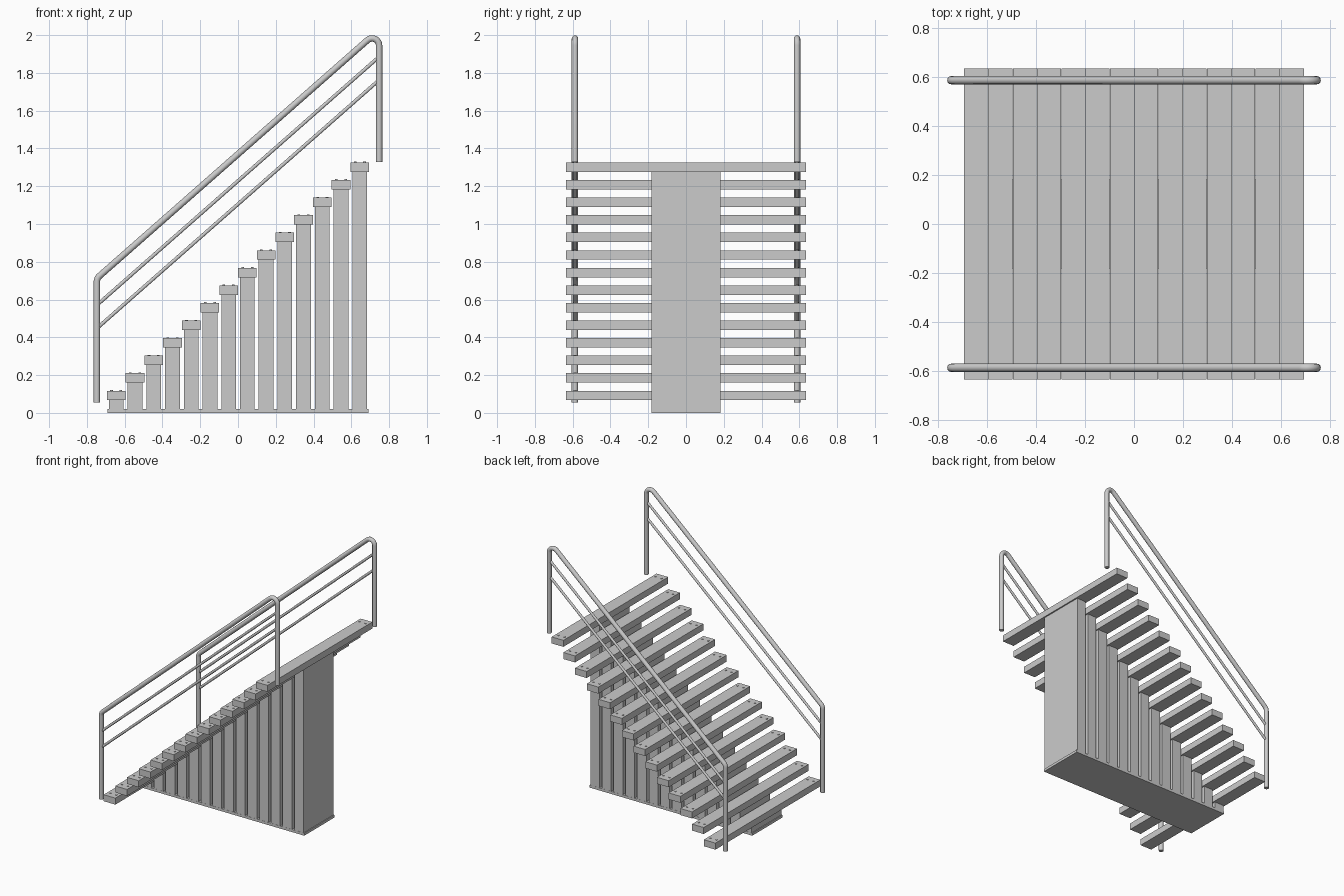
import bpy, math
from mathutils import Vector

if "Cube" in bpy.data.objects:
    bpy.data.objects.remove(bpy.data.objects["Cube"])

STEPS = 14
RUN, RISE = 0.0992, 0.0930
TREAD_TOP = 0.117
RAIL_Y = 0.588
POST_X = 0.747
SLOPE = 0.88


def box(name, x0, x1, y0, y1, z0, z1):
    bpy.ops.mesh.primitive_cube_add(
        size=1, location=((x0 + x1) / 2, (y0 + y1) / 2, (z0 + z1) / 2))
    ob = bpy.context.object
    ob.name = name
    ob.scale = (x1 - x0, y1 - y0, z1 - z0)
    return ob


def fillet(prev, corner, nxt, r, n=8):
    """Points of an arc rounding the corner of a path."""
    a, b = (prev - corner).normalized(), (nxt - corner).normalized()
    half = a.angle(b) / 2
    centre = corner + (a + b).normalized() * (r / math.sin(half))
    d = r / math.tan(half)
    s, e = corner + a * d - centre, corner + b * d - centre
    return [centre + s.slerp(e, i / n) * r / s.slerp(e, i / n).length
            for i in range(n + 1)]


def tube(name, pts, radius):
    cu = bpy.data.curves.new(name, 'CURVE')
    cu.dimensions = '3D'
    cu.bevel_depth = radius
    cu.bevel_resolution = 4
    cu.use_fill_caps = True
    sp = cu.splines.new('POLY')
    sp.points.add(len(pts) - 1)
    for p, co in zip(sp.points, pts):
        p.co = (*co, 1)
    ob = bpy.data.objects.new(name, cu)
    bpy.context.collection.objects.link(ob)
    bpy.ops.object.select_all(action='DESELECT')
    bpy.context.view_layer.objects.active = ob
    ob.select_set(True)
    bpy.ops.object.convert(target='MESH')
    bpy.ops.object.shade_smooth_by_angle(angle=math.radians(40))


# Base plate
box("base_plate", -0.69, 0.69, -0.183, 0.183, 0, 0.02)

# Treads, their columns and the bolts at both ends
for i in range(STEPS):
    x = (i - (STEPS - 1) / 2) * RUN
    top = TREAD_TOP + i * RISE
    box(f"tread_{i+1}", x - 0.0495, x + 0.0495, -0.635, 0.635, top - 0.05, top)
    box(f"column_{i+1}", x - 0.039, x + 0.039, -0.182, 0.182, 0.02, top - 0.05)
    for sx in (-1, 1):
        for sy in (-1, 1):
            bpy.ops.mesh.primitive_cylinder_add(
                vertices=12, radius=0.007, depth=0.006,
                location=(x + sx * 0.025, sy * RAIL_Y, top + 0.001))
            bpy.context.object.name = f"bolt_{i+1}"

# Handrails with rounded corners, and two thin rails below each
for side, y in (("front", -RAIL_Y), ("back", RAIL_Y)):
    low = Vector((-POST_X, y, 0.055))
    low_corner = Vector((-POST_X, y, 1.370 - SLOPE * POST_X))
    top_corner = Vector((POST_X, y, 1.370 + SLOPE * POST_X))
    high = Vector((POST_X, y, 1.327))
    path = [low, *fillet(low, low_corner, top_corner, 0.04),
            *fillet(low_corner, top_corner, high, 0.037), high]
    tube(f"{side}_handrail", path, 0.017)
    for label, mid in (("upper", 1.228), ("lower", 1.105)):
        tube(f"{side}_{label}_rail",
             [Vector((s * 0.745, y, mid + s * SLOPE * 0.745)) for s in (-1, 1)],
             0.0095)
